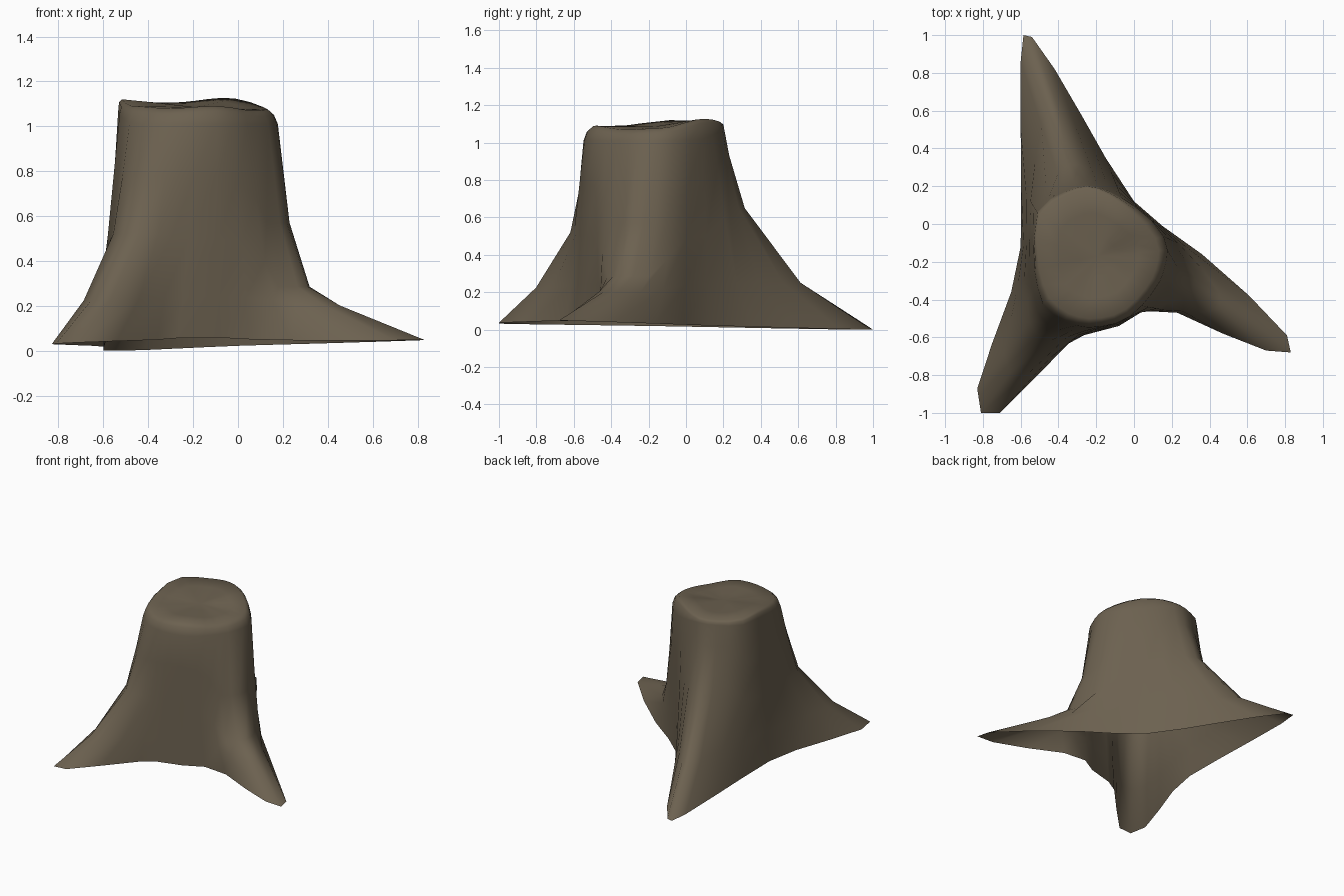
import bpy, bmesh, math
from mathutils import Vector

if "Cube" in bpy.data.objects:
    bpy.data.objects.remove(bpy.data.objects["Cube"])

# Columns around the stump: ground outline (x, y) -> trunk outline (x, y)
COLUMNS = [
    # right root, back side
    (.83, -.68, .14, -.25), (.81, -.59, .155, -.19), (.61, -.38, .16, -.14),
    (.36, -.16, .14, -.07), (.15, -.01, .08, .01), (.0, .12, .0, .08),
    # back root
    (-.15, .35, -.07, .13), (-.28, .58, -.13, .165), (-.42, .82, -.19, .19),
    (-.54, .99, -.25, .20), (-.585, 1.0, -.31, .19), (-.60, .86, -.37, .165),
    (-.60, .50, -.44, .13), (-.597, .20, -.51, .06), (-.60, -.12, -.53, -.08),
    # front left root
    (-.65, -.36, -.52, -.24), (-.75, -.63, -.50, -.33), (-.83, -.87, -.47, -.41),
    (-.81, -1.0, -.42, -.46), (-.71, -1.0, -.36, -.50), (-.54, -.83, -.30, -.52),
    (-.36, -.64, -.24, -.53), (-.27, -.59, -.17, -.525), (-.08, -.54, -.10, -.51),
    # right root, front side
    (.05, -.46, -.03, -.475), (.23, -.47, .03, -.42), (.47, -.58, .08, -.36),
    (.70, -.67, .12, -.30),
]
# Profiles: (height, how far the outline has closed in from ground to trunk)
BACK = [(0, 0), (.25, .48), (.65, .86), (.93, .965), (1.01, 1)]
RIGHT = [(0, 0), (.19, .56), (.285, .77), (.57, .91), (1.01, 1)]
LEFT = [(0, 0), (.22, .41), (.52, .79), (.78, .91), (1.01, 1)]
VALLEY = [(0, 0), (.24, .2), (.5, .42), (.78, .7), (1.01, 1)]
# Height of the wavy rim: angle in degrees -> z
RIM = [(0, 1.075), (60, 1.13), (110, 1.105), (165, 1.12), (215, 1.09),
       (250, 1.08), (285, 1.09), (330, 1.068), (360, 1.075)]
CENTRE = Vector((-.19, -.17))


def base_z(i):
    """Ground edge is slightly tilted and lifts a little at the front."""
    x, y = COLUMNS[i][:2]
    lift = .028 * max(0, 1 - abs(i - 22.5) / 4)
    return max(0, .024 + .0138 * x - .0189 * y) + lift


def rim_z(p):
    d = p - CENTRE
    a = math.degrees(math.atan2(d.y, d.x)) % 360
    for (a0, z0), (a1, z1) in zip(RIM, RIM[1:]):
        if a <= a1:
            t = (1 - math.cos(math.pi * (a - a0) / (a1 - a0))) / 2
            edge = z0 + (z1 - z0) * t
            break
    r = min(1, d.length / .32)
    return 1.085 + (edge - 1.085) * r


bm = bmesh.new()
rings = []

# Trunk and roots
for k in range(5):
    ring = []
    for i, (bx, by, tx, ty) in enumerate(COLUMNS):
        base, top = Vector((bx, by)), Vector((tx, ty))
        out = top - CENTRE
        back_left = min(1, max(0, (out.y - out.x) / .4))
        top = CENTRE + out * (1.05 - .04 * back_left)
        root = BACK if 5 <= i <= 13 else LEFT if 14 <= i <= 23 else RIGHT
        w = min(1, max(0, ((base - top).length - .05) / .3))
        z = VALLEY[k][0] * (1 - w) + root[k][0] * w
        f = VALLEY[k][1] * (1 - w) + root[k][1] * w
        p = base.lerp(top, f)
        z += base_z(i) * max(0, 1 - z / .25)
        if k == 4:
            z += .065 * back_left
        ring.append(bm.verts.new((p.x, p.y, z)))
    rings.append(ring)

# Worn rim and cut top
for scale, drop in ((1.0, .025), (.92, 0), (.62, 0), (.3, 0)):
    ring = []
    for _, _, tx, ty in COLUMNS:
        out = Vector((tx, ty)) - CENTRE
        back_left = min(1, max(0, (out.y - out.x) / .4))
        s = scale + (.04 * back_left if scale == .92 else 0)
        p = CENTRE + out * s
        ring.append(bm.verts.new((p.x, p.y, rim_z(p) - drop * (1 - .5 * back_left))))
    rings.append(ring)

n = len(COLUMNS)
for low, high in zip(rings, rings[1:]):
    for i in range(n):
        j = (i + 1) % n
        bm.faces.new((low[i], low[j], high[j], high[i]))
middle = bm.verts.new((CENTRE.x, CENTRE.y, 1.085))
for i in range(n):
    bm.faces.new((rings[-1][i], rings[-1][(i + 1) % n], middle))

mesh = bpy.data.meshes.new("tree_stump")
bm.to_mesh(mesh)
bm.free()
stump = bpy.data.objects.new("tree_stump", mesh)
bpy.context.collection.objects.link(stump)

# Single bark colour
bark = bpy.data.materials.new("bark brown")
bark.diffuse_color = (.15, .12, .08, 1)
bark.use_nodes = True
bark.node_tree.nodes["Principled BSDF"].inputs["Base Color"].default_value = bark.diffuse_color
mesh.materials.append(bark)

bpy.context.view_layer.objects.active = stump
stump.select_set(True)
bpy.ops.object.shade_smooth_by_angle(angle=math.radians(60))
